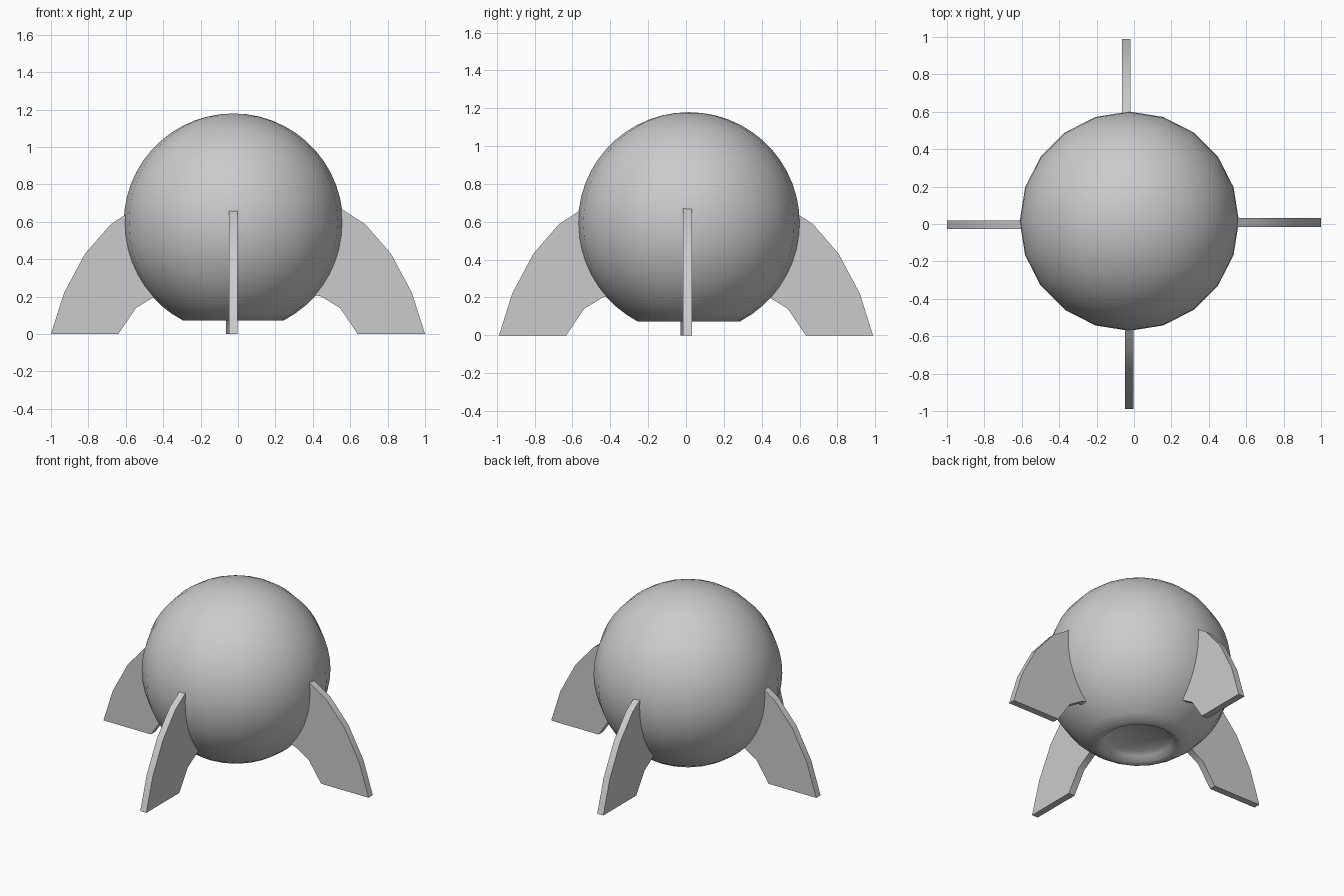
import bpy, bmesh, math

if "Cube" in bpy.data.objects:
    bpy.data.objects.remove(bpy.data.objects["Cube"])

CX, CY, CZ, R = -0.025, 0.015, 0.593, 0.586
SIDES = 20


def make_object(name, bm):
    bmesh.ops.recalc_face_normals(bm, faces=bm.faces)
    me = bpy.data.meshes.new(name)
    bm.to_mesh(me)
    bm.free()
    ob = bpy.data.objects.new(name, me)
    bpy.context.collection.objects.link(ob)
    bpy.ops.object.select_all(action='DESELECT')
    ob.select_set(True)
    bpy.context.view_layer.objects.active = ob
    bpy.ops.object.shade_smooth_by_angle(angle=math.radians(40))
    return ob


# Round body: lathed sphere profile with a recessed dish underneath
bm = bmesh.new()
end = math.pi - math.asin(0.27 / R)
profile = [(R * math.sin(end * i / 22), CZ + R * math.cos(end * i / 22)) for i in range(1, 23)]
profile += [(0.235, 0.078), (0.205, 0.105), (0.175, 0.125)]
rings = [[bm.verts.new((CX + r * math.cos(math.tau * k / SIDES),
                        CY + r * math.sin(math.tau * k / SIDES), z))
          for k in range(SIDES)] for r, z in profile]
top = bm.verts.new((CX, CY, CZ + R))
for k in range(SIDES):
    n = (k + 1) % SIDES
    bm.faces.new((top, rings[0][k], rings[0][n]))
    for a, b in zip(rings, rings[1:]):
        bm.faces.new((a[k], b[k], b[n], a[n]))
bm.faces.new(rings[-1])
make_object("round_body", bm)

# Four curved landing fins: (distance from centre, height) outline
outline = [(1.0, 0.0), (0.93, 0.22), (0.817, 0.43), (0.68, 0.587), (0.52, 0.69),
           (0.46, 0.55), (0.42, 0.38), (0.34, 0.215), (0.44, 0.203), (0.545, 0.14), (0.64, 0.0)]


def fin(name, turn, shift, reach):
    bm = bmesh.new()
    c, s = math.cos(turn), math.sin(turn)
    sides = []
    for half in (-0.023, 0.023):
        sides.append([bm.verts.new((c * d * reach - s * (shift + half),
                                    s * d * reach + c * (shift + half), z)) for d, z in outline])
    a, b = sides
    bm.faces.new(a)
    bm.faces.new(b[::-1])
    for i in range(len(a)):
        j = (i + 1) % len(a)
        bm.faces.new((a[i], a[j], b[j], b[i]))
    make_object(name, bm)


fin("right_fin", 0, 0.008, 1.0)
fin("back_fin", math.pi / 2, 0.042, 0.988)
fin("left_fin", math.pi, 0.005, 1.0)
fin("front_fin", -math.pi / 2, -0.026, 0.988)
